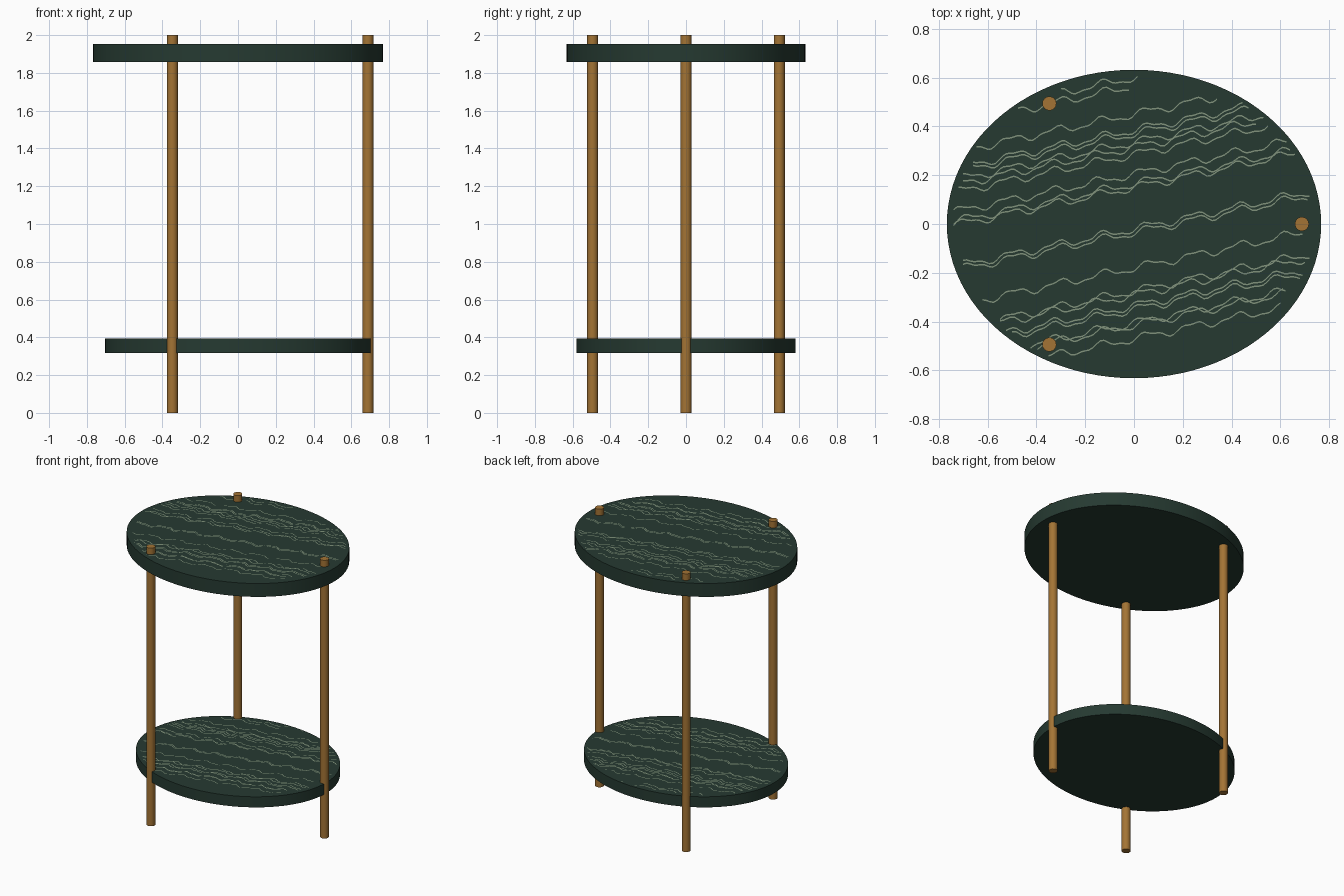
import bpy, bmesh, math, random

if "Cube" in bpy.data.objects:
    bpy.data.objects.remove(bpy.data.objects["Cube"], do_unlink=True)
random.seed(4)


def material(name, colour, metallic=0.0):
    mat = bpy.data.materials.new(name)
    mat.use_nodes = True
    mat.diffuse_color = (*colour, 1)
    mat.node_tree.nodes["Principled BSDF"].inputs["Base Color"].default_value = (*colour, 1)
    return mat


green = material("dark green marble", (0.019, 0.042, 0.031))
vein_grey = material("pale green vein", (0.22, 0.29, 0.2))
brass = material("warm brass", (0.37, 0.175, 0.035))


def cylinder(name, sides, rx, ry, x, y, bottom, top, mat):
    bpy.ops.mesh.primitive_cylinder_add(vertices=sides, radius=1, depth=1,
                                        location=(x, y, (bottom + top) / 2))
    ob = bpy.context.object
    ob.name = name
    ob.scale = (rx, ry, top - bottom)
    bpy.ops.object.transform_apply(location=False, rotation=False, scale=True)
    ob.data.materials.append(mat)
    bpy.ops.object.shade_smooth_by_angle(angle=math.radians(40))
    return ob


# Veins: height at x = 0, start x, end x (on the upper top)
VEINS = [(0.60, -0.30, 0.18), (0.565, -0.52, -0.02), (0.45, -0.66, 0.34),
         (0.385, -0.66, 0.46), (0.37, -0.66, 0.47), (0.335, -0.70, 0.53),
         (0.315, -0.70, 0.50), (0.285, -0.72, 0.58), (0.205, -0.74, 0.64),
         (0.165, -0.74, 0.64), (0.15, -0.74, 0.66), (-0.02, -0.70, 0.72),
         (-0.035, -0.70, 0.71), (-0.18, -0.62, 0.69), (-0.275, -0.55, 0.72),
         (-0.29, -0.55, 0.70), (-0.335, -0.54, 0.69), (-0.35, -0.50, 0.68),
         (-0.405, -0.47, 0.62), (-0.415, -0.47, 0.61), (-0.47, -0.38, 0.60)]
SLOPE, WIDTH, STEP = 0.21, 0.006, 0.015


def add_veins(name, rx, ry, z, scale):
    """Thin wavy ribbons laid over an elliptical top."""
    bm = bmesh.new()
    for height, start, end in VEINS:
        phase = random.uniform(-0.7, 0.7)
        count = int((end - start) / STEP)
        previous = None
        for i in range(count + 1):
            x = start + (end - start) * i / count
            y = height + SLOPE * x
            y += 0.015 * math.sin(34 * x + phase) + 0.006 * math.sin(77 * x + 3 * phase)
            x, y = x * scale, y * scale
            if (x / rx) ** 2 + (y / ry) ** 2 > 0.96:
                previous = None
                continue
            pair = [bm.verts.new((x, y + side * WIDTH / 2, z)) for side in (-1, 1)]
            if previous:
                bm.faces.new((previous[0], pair[0], pair[1], previous[1]))
            previous = pair
    mesh = bpy.data.meshes.new(name)
    bm.to_mesh(mesh)
    bm.free()
    mesh.materials.append(vein_grey)
    bpy.context.collection.objects.link(bpy.data.objects.new(name, mesh))


# Two oval marble slabs, the lower one slightly smaller
for name, rx, ry, bottom, top in (("table_top", 0.767, 0.632, 1.857, 1.953),
                                  ("lower_shelf", 0.703, 0.58, 0.317, 0.393)):
    cylinder(name, 96, rx, ry, 0, 0, bottom, top, green)
    add_veins(name + "_veins", rx, ry, top + 0.002, rx / 0.767)

# Three brass rods running through both slabs
for name, x, y in (("left_leg", 0.688, 0), ("front_right_leg", -0.347, -0.494),
                   ("back_right_leg", -0.347, 0.494)):
    cylinder(name, 16, 0.029, 0.029, x, y, 0, 2, brass)
